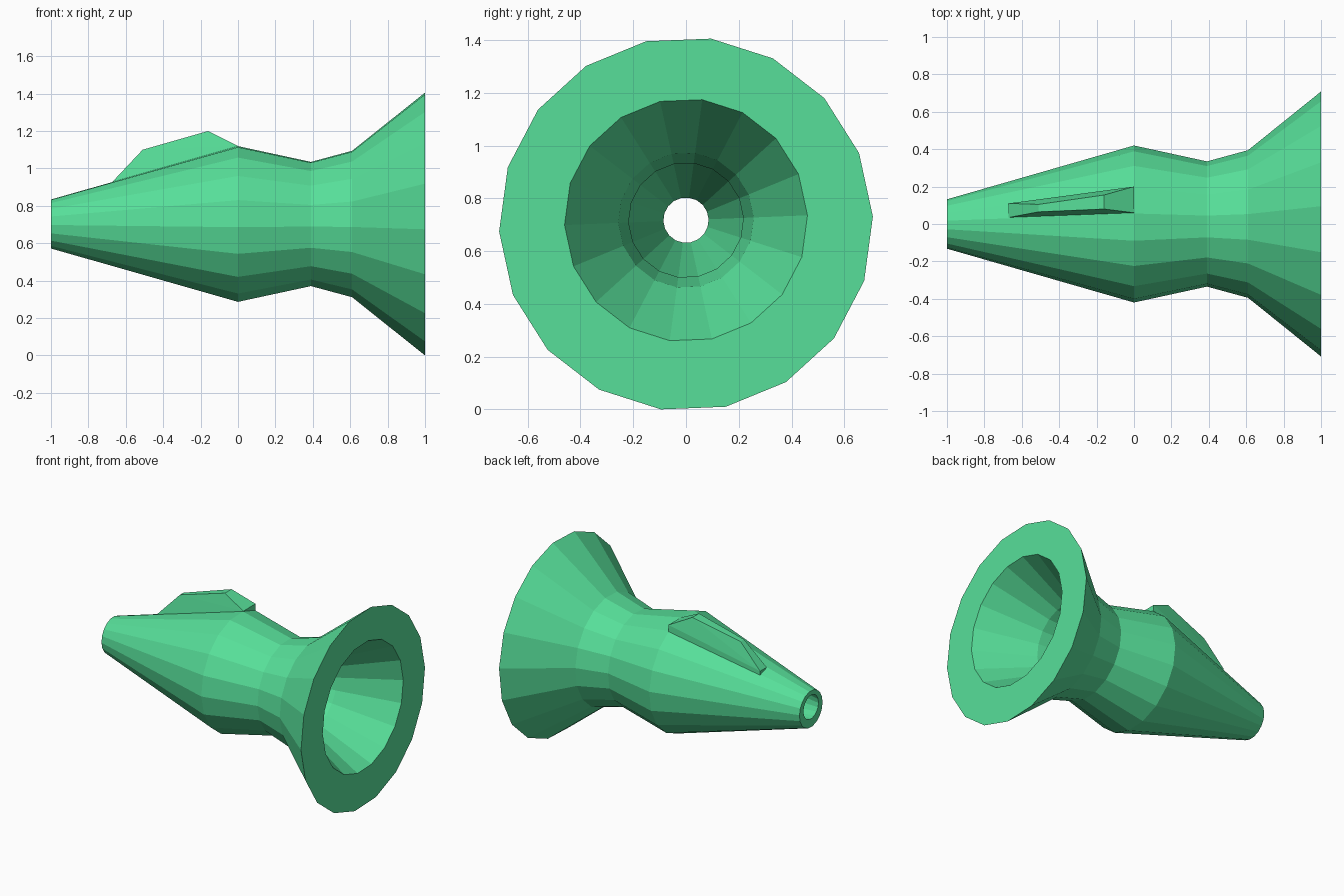
import bpy
import bmesh
from math import cos, sin, radians, tau

cube = bpy.data.objects.get("Cube")
if cube:
    bpy.data.objects.remove(cube, do_unlink=True)

# Single flat colour
green = bpy.data.materials.new("mint_green")
green.use_nodes = True
colour = (0.095, 0.74, 0.32, 1)
green.diffuse_color = colour
green.node_tree.nodes["Principled BSDF"].inputs["Base Color"].default_value = colour

SIDES = 18
TURN = radians(2.3)
PROFILE = [(-1, 0.132), (0, 0.42), (0.39, 0.335), (0.61, 0.395), (1, 0.709)]
BORE = 0.65


def add_object(name, bm):
    bmesh.ops.recalc_face_normals(bm, faces=bm.faces)
    mesh = bpy.data.meshes.new(name)
    bm.to_mesh(mesh)
    bm.free()
    mesh.materials.append(green)
    obj = bpy.data.objects.new(name, mesh)
    bpy.context.collection.objects.link(obj)
    return obj


def add_ring(bm, x, radius, height):
    angles = [TURN + tau * i / SIDES for i in range(SIDES)]
    return [bm.verts.new((x, radius * cos(a), height + radius * sin(a))) for a in angles]


# Flared tube: outer skin, then the scaled bore back to the mouthpiece
bm = bmesh.new()
rings = [add_ring(bm, x, r, 0.703) for x, r in PROFILE]
rings += [add_ring(bm, x, r * BORE, 0.7175) for x, r in reversed(PROFILE)]
for i, ring in enumerate(rings):
    following = rings[(i + 1) % len(rings)]
    for j in range(SIDES):
        k = (j + 1) % SIDES
        bm.faces.new((ring[j], ring[k], following[k], following[j]))
add_object("flared_tube", bm)

# Tapered fin on top: each station is x, z, near y, far y
bm = bmesh.new()
STATIONS = [
    (-0.67, 0.86, 0.035, 0.11), (-0.67, 0.93, 0.035, 0.11),
    (-0.51, 1.10, 0.065, 0.105), (-0.16, 1.20, 0.08, 0.155),
    (0, 1.12, 0.06, 0.20), (0, 1.03, 0.06, 0.20),
]
for x, z, near, far in STATIONS:
    for y in (near, far):
        bm.verts.new((x, y, z))
bmesh.ops.convex_hull(bm, input=bm.verts)
add_object("top_fin", bm)
